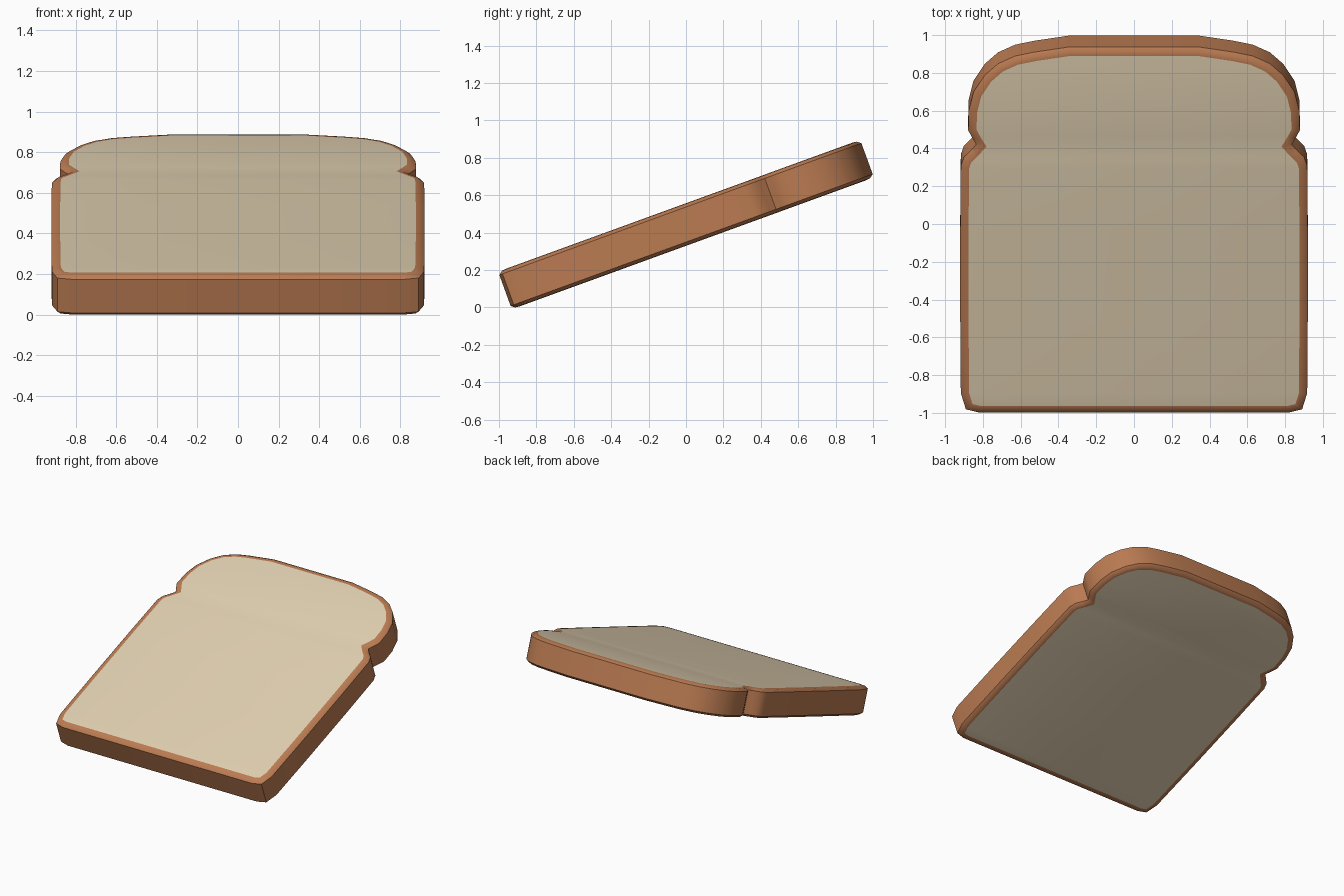
import bpy, bmesh
from math import radians
from mathutils import Vector, Matrix

if "Cube" in bpy.data.objects:
    bpy.data.objects.remove(bpy.data.objects["Cube"])


def material(name, rgb):
    m = bpy.data.materials.new(name)
    m.diffuse_color = (*rgb, 1)
    m.use_nodes = True
    m.node_tree.nodes["Principled BSDF"].inputs["Base Color"].default_value = m.diffuse_color
    return m


crust = material("crust brown", (0.50, 0.20, 0.085))
crumb = material("crumb cream", (0.75, 0.63, 0.44))

# Right half of the slice outline, bottom to top, mirrored to the left
half = [(0.82, -1.03), (0.89, -1.012), (0.917, -0.92), (0.92, -0.5), (0.92, 0.0),
        (0.917, 0.36), (0.90, 0.41), (0.865, 0.445), (0.835, 0.48), (0.855, 0.515),
        (0.878, 0.56), (0.875, 0.67), (0.85, 0.775), (0.79, 0.87), (0.72, 0.935),
        (0.63, 0.978), (0.53, 1.0), (0.34, 1.03)]
outline = [Vector(p) for p in half] + [Vector((-x, y)) for x, y in reversed(half)]


def inset(points, d):
    """Move a counter-clockwise outline inward by d."""
    out = []
    n = len(points)
    for i, p in enumerate(points):
        a = (p - points[i - 1]).normalized()
        b = (points[(i + 1) % n] - p).normalized()
        na, nb = Vector((-a.y, a.x)), Vector((-b.y, b.x))
        m = (na + nb).normalized()
        out.append(p + m * d / max(m.dot(na), 0.6))
    return out


bm = bmesh.new()
# Stacked rings from bottom crumb edge over the crust side to top crumb edge
levels = [(0.044, -0.107), (0.020, -0.104), (0.0, -0.088),
          (0.0, 0.088), (0.020, 0.104), (0.044, 0.107)]
rings = [[bm.verts.new((p.x, p.y, w)) for p in inset(outline, d)] for d, w in levels]
n = len(outline)
for lo, hi in zip(rings, rings[1:]):
    for i in range(n):
        j = (i + 1) % n
        bm.faces.new((lo[i], lo[j], hi[j], hi[i]))

# Crumb faces on both sides, split in left-right strips
for ring, top in ((rings[0], False), (rings[-1], True)):
    for i in range(len(half) - 1):
        quad = [ring[i], ring[i + 1], ring[n - 2 - i], ring[n - 1 - i]]
        f = bm.faces.new(quad if top else quad[::-1])
        f.material_index = 1

# Tilt the slice and stand it on the ground
bmesh.ops.rotate(bm, verts=bm.verts, cent=(0, 0, 0),
                 matrix=Matrix.Rotation(radians(20), 3, 'X'))
low = min(v.co.z for v in bm.verts)
bmesh.ops.translate(bm, verts=bm.verts, vec=(0, 0, -low))

mesh = bpy.data.meshes.new("bread_slice")
bm.to_mesh(mesh)
bm.free()
mesh.materials.append(crust)
mesh.materials.append(crumb)
obj = bpy.data.objects.new("bread_slice", mesh)
bpy.context.collection.objects.link(obj)
bpy.context.view_layer.objects.active = obj
obj.select_set(True)
bpy.ops.object.shade_smooth_by_angle(angle=radians(45))
